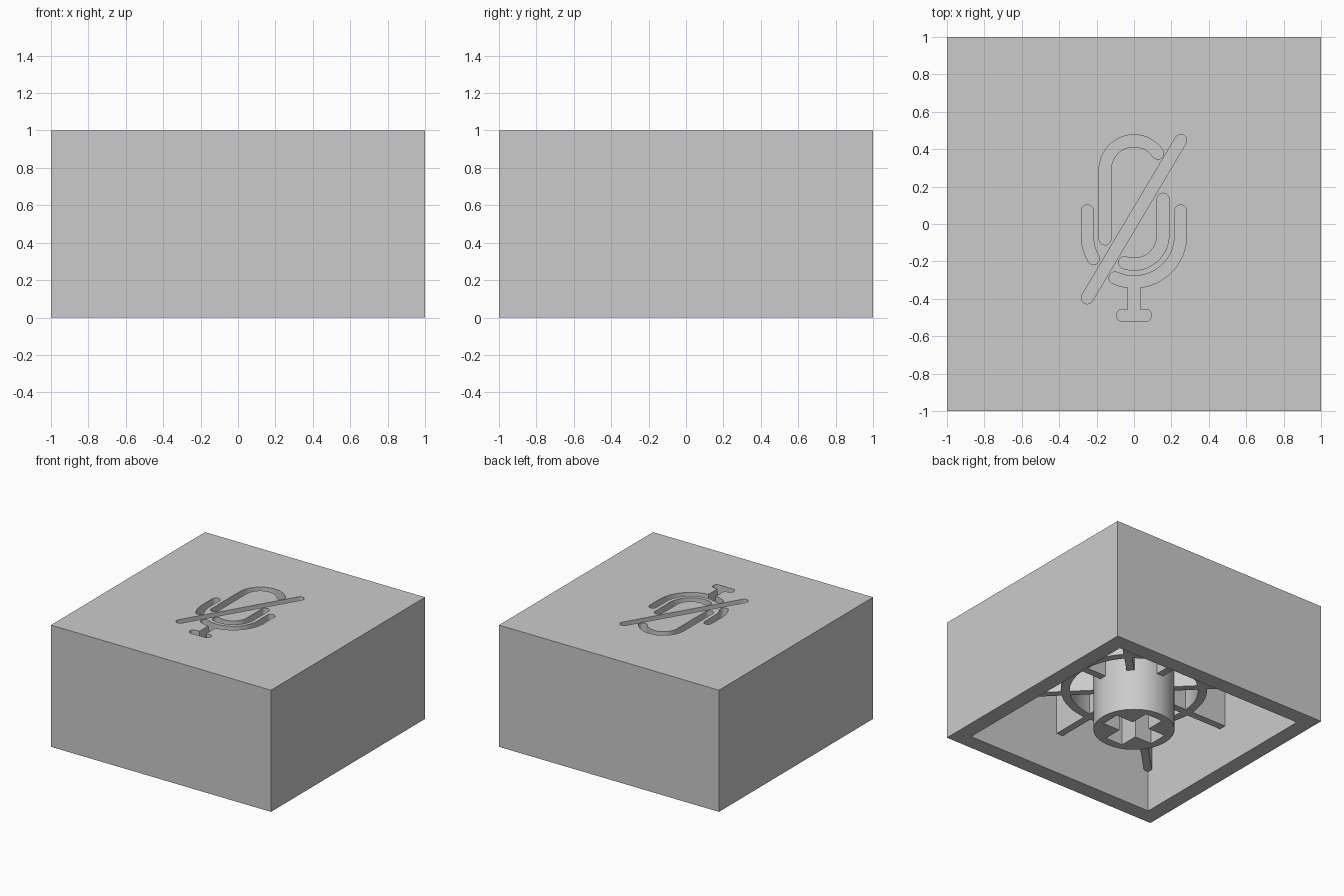
import bpy
import bmesh
from math import sin, cos, pi, radians, atan2, sqrt

if "Cube" in bpy.data.objects:
    bpy.data.objects.remove(bpy.data.objects["Cube"], do_unlink=True)

# One plain grey plastic
grey = bpy.data.materials.new("grey_plastic")
grey.use_nodes = True
colour = (0.6, 0.6, 0.6, 1)
grey.diffuse_color = colour
grey.node_tree.nodes["Principled BSDF"].inputs["Base Color"].default_value = colour

INNER = 0.87      # half width of the hollow
CEILING = 0.87    # underside of the top plate
RIB_Z = 0.34      # lower edge of ribs and ring
STROKE = 0.032    # half width of an engraved stroke
DEPTH = 0.08      # engraving depth


def prism(name, outline, z0, z1):
    """Extrude a counter-clockwise outline from z0 to z1."""
    bm = bmesh.new()
    face = bm.faces.new([bm.verts.new((x, y, z0)) for x, y in outline])
    new = bmesh.ops.extrude_face_region(bm, geom=[face])["geom"]
    for v in new:
        if isinstance(v, bmesh.types.BMVert):
            v.co.z = z1
    bmesh.ops.recalc_face_normals(bm, faces=bm.faces[:])
    mesh = bpy.data.meshes.new(name)
    bm.to_mesh(mesh)
    bm.free()
    mesh.materials.append(grey)
    ob = bpy.data.objects.new(name, mesh)
    bpy.context.collection.objects.link(ob)
    return ob


def rect(hx, hy, cx=0, cy=0):
    return [(cx - hx, cy - hy), (cx + hx, cy - hy), (cx + hx, cy + hy), (cx - hx, cy + hy)]


def arc(cx, cy, r, a0, a1, n=24):
    steps = [radians(a0 + (a1 - a0) * i / n) for i in range(n + 1)]
    return [(cx + r * cos(a), cy + r * sin(a)) for a in steps]


def circle(r, n=64):
    return arc(0, 0, r, 0, 360, n)[:-1]


def round_stroke(path, w=STROKE):
    """Outline of a round-ended stroke along a path."""
    n = len(path)
    heads = []
    for i in range(n):
        (x0, y0), (x1, y1) = path[max(i - 1, 0)], path[min(i + 1, n - 1)]
        heads.append(atan2(y1 - y0, x1 - x0))

    def side(i, turn):
        return (path[i][0] + w * cos(heads[i] + turn), path[i][1] + w * sin(heads[i] + turn))

    cap = [pi * k / 10 - pi / 2 for k in range(1, 10)]
    return ([side(i, -pi / 2) for i in range(n)] + [side(n - 1, t) for t in cap]
            + [side(i, pi / 2) for i in reversed(range(n))] + [side(0, t + pi) for t in cap])


def cut(ob, cutter):
    cutter.hide_render = True
    mod = ob.modifiers.new("cut", "BOOLEAN")
    mod.operation = "DIFFERENCE"
    mod.solver = "EXACT"
    mod.object = cutter
    bpy.ops.object.select_all(action="DESELECT")
    bpy.context.view_layer.objects.active = ob
    ob.select_set(True)
    bpy.ops.object.modifier_apply(modifier=mod.name)
    bpy.data.objects.remove(cutter, do_unlink=True)


def smooth(ob):
    bpy.ops.object.select_all(action="DESELECT")
    bpy.context.view_layer.objects.active = ob
    ob.select_set(True)
    bpy.ops.object.shade_smooth_by_angle(angle=radians(30))


# Hollow cap body
cap_body = prism("cap_body", rect(1, 1), 0, 1)
cut(cap_body, prism("cavity", rect(INNER, INNER), -0.1, CEILING))

# Engraved muted microphone: capsule halves, cradle halves, post, foot, slash
low = -0.06
strokes = [
    [(-0.155, -0.08)] + arc(0, 0.29, 0.155, 180, 35),
    [(0.155, 0.133)] + arc(0, low, 0.155, 0, -109),
    [(-0.25, 0.07)] + arc(0, low, 0.25, 180, 210),
    [(0.25, 0.07)] + arc(0, low, 0.25, 0, -114),
    [(-0.062, -0.488), (0.062, -0.488)],
    [(-0.25, -0.395), (0.25, 0.447)],
]
outlines = [round_stroke(p) for p in strokes]
outlines.append(rect(STROKE, 0.09, 0, -0.4))
for outline in outlines:
    cut(cap_body, prism("engraving", outline, 1 - DEPTH, 1.1))
smooth(cap_body)

# Round stem with a cross-shaped socket
stem = prism("stem", circle(0.305), 0, CEILING)
a, b = 0.078, 0.235
cross = [(a, -b), (a, -a), (b, -a), (b, a), (a, a), (a, b),
         (-a, b), (-a, a), (-b, a), (-b, -a), (-a, -a), (-a, -b)]
cut(stem, prism("socket", cross, -0.1, 0.5))
smooth(stem)

# Stiffening ring around the stem
ring = prism("stiffening_ring", circle(0.55), RIB_Z, CEILING)
cut(ring, prism("ring_hole", circle(0.485), 0, 1))
smooth(ring)

# Eight ribs from the stem to the walls and corners
for i in range(8):
    reach = INNER * (sqrt(2) if i % 2 else 1)
    start = 0.29
    half = (reach - start) / 2
    rib = prism("rib_%d" % (i + 1), rect(half, 0.03, start + half), RIB_Z, CEILING)
    rib.rotation_euler.z = i * pi / 4
